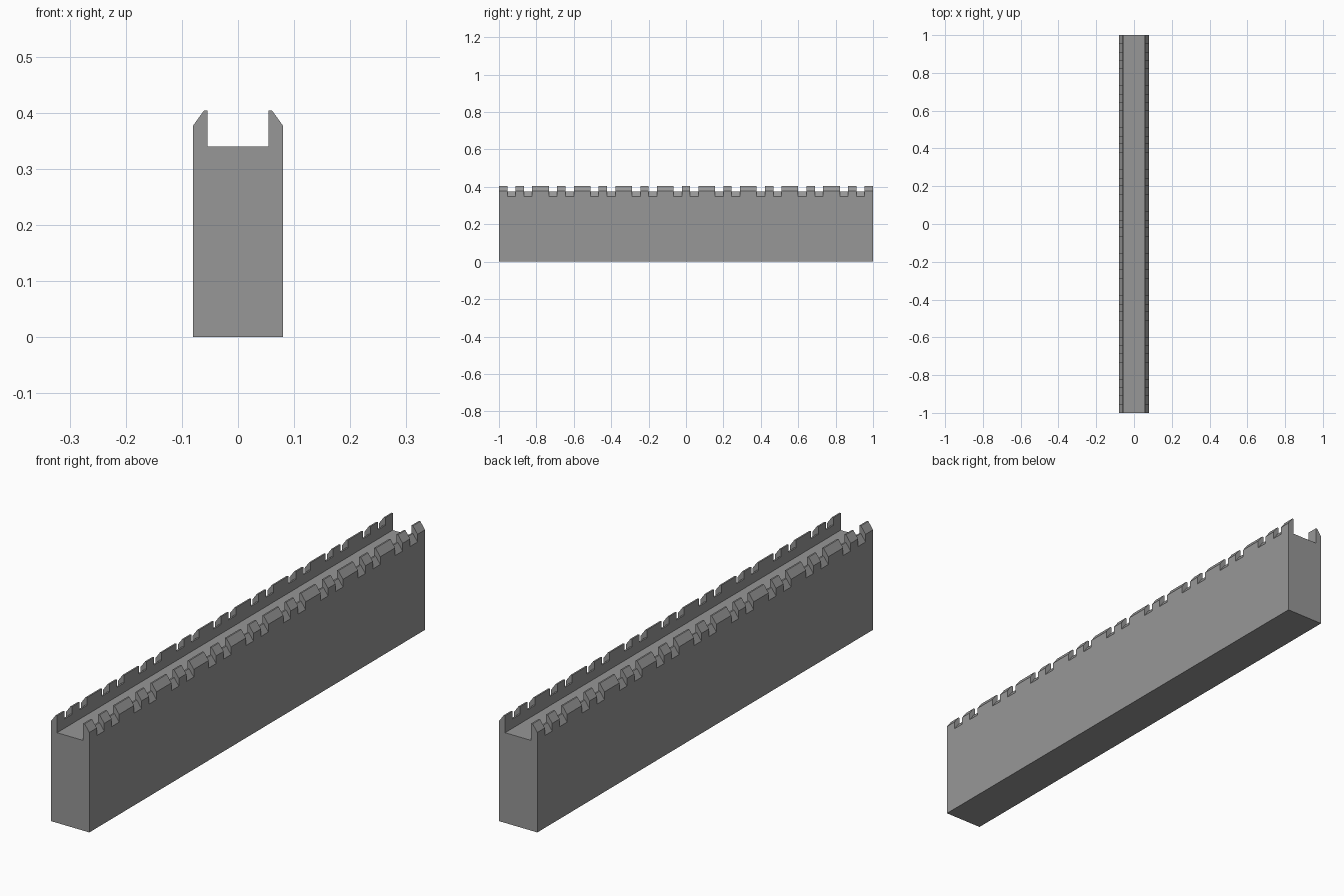
import bpy, bmesh

if "Cube" in bpy.data.objects:
    bpy.data.objects.remove(bpy.data.objects["Cube"])

UNIT = 2 / 45          # nine repeats of five equal steps along the wall


def add_prism(bm, profile, y0, y1):
    """Extrude an (x, z) profile along y."""
    face = bm.faces.new([bm.verts.new((x, y0, z)) for x, z in profile])
    ext = bmesh.ops.extrude_face_region(bm, geom=[face])["geom"]
    verts = [g for g in ext if isinstance(g, bmesh.types.BMVert)]
    bmesh.ops.translate(bm, verts=verts, vec=(0, y1 - y0, 0))


def make_object(name, bm):
    bmesh.ops.recalc_face_normals(bm, faces=bm.faces[:])
    mesh = bpy.data.meshes.new(name)
    bm.to_mesh(mesh)
    bm.free()
    ob = bpy.data.objects.new(name, mesh)
    bpy.context.collection.objects.link(ob)
    return ob


# Dark grey stone
stone = bpy.data.materials.new("dark_stone")
stone.diffuse_color = (0.31, 0.31, 0.31, 1)
stone.use_nodes = True
stone.node_tree.nodes["Principled BSDF"].inputs["Base Color"].default_value = stone.diffuse_color

# Wall body with walkway channel and bevelled parapets
half = [(0.08, 0), (0.08, 0.377), (0.0605, 0.404), (0.0545, 0.404), (0.0545, 0.34)]
bm = bmesh.new()
add_prism(bm, half + [(-x, z) for x, z in reversed(half)], -1, 1)
wall = make_object("castle_wall", bm)
wall.data.materials.append(stone)

# Crenel cutters: two notches per repeat, sill parallel to the parapet bevel
notch = [(0.04, 0.375), (0.0605, 0.375), (0.0995, 0.321), (0.0995, 0.45), (0.04, 0.45)]
bm = bmesh.new()
for repeat in range(9):
    for step in (1, 3):
        y = -1 + (repeat * 5 + step) * UNIT
        for side in (-1, 1):
            add_prism(bm, [(side * x, z) for x, z in notch], y, y + UNIT)
cutter = make_object("crenel_cutter", bm)
cutter.hide_render = True
cutter.data.materials.append(stone)

mod = wall.modifiers.new("crenels", "BOOLEAN")
mod.operation = "DIFFERENCE"
mod.solver = "EXACT"
mod.object = cutter

# Bake the notches and discard the cutter
bpy.context.view_layer.objects.active = wall
wall.select_set(True)
bpy.ops.object.modifier_apply(modifier=mod.name)
bpy.data.objects.remove(cutter)
